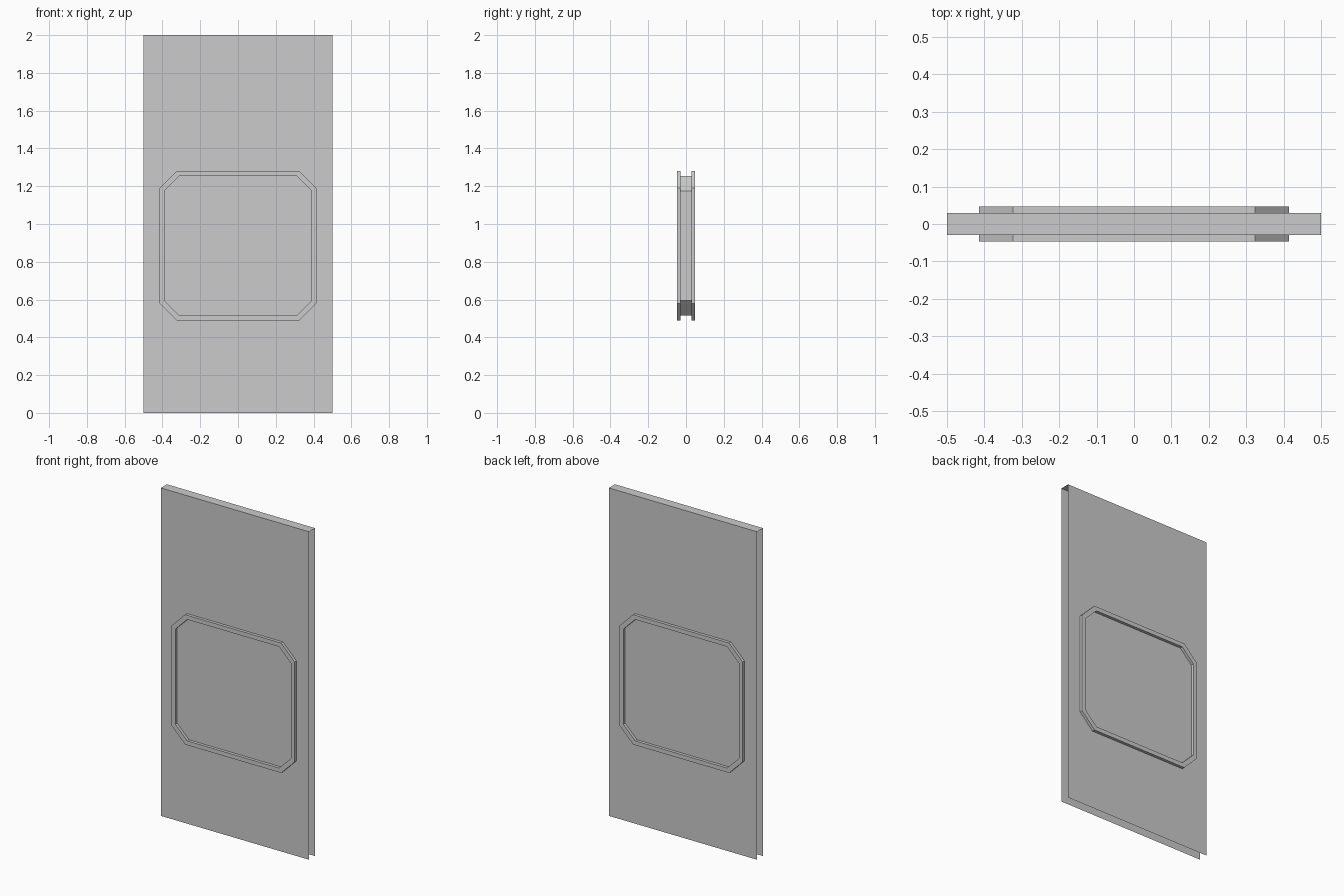
import bpy, bmesh

if "Cube" in bpy.data.objects:
    bpy.data.objects.remove(bpy.data.objects["Cube"])

DOOR_Y, FRAME_Y = 0.029, 0.047
MID_Z = 0.885


def octagon(hx, hz, cx, cz):
    """Chamfered rectangle in x/z, counter-clockwise seen from the front."""
    q = [(hx, -cz), (hx, cz), (cx, hz), (-cx, hz),
         (-hx, cz), (-hx, -cz), (-cx, -hz), (cx, -hz)]
    return [(x, MID_Z + z) for x, z in q]


OUTER = octagon(0.415, 0.396, 0.324, 0.305)
INNER = octagon(0.39, 0.37, 0.31, 0.29)


def ring(bm, pts, y):
    return [bm.verts.new((x, y, z)) for x, z in pts]


def bridge(bm, a, b):
    n = len(a)
    for i in range(n):
        j = (i + 1) % n
        bm.faces.new((a[i], a[j], b[j], b[i]))


def finish(bm, name):
    mesh = bpy.data.meshes.new(name)
    bm.to_mesh(mesh)
    bm.free()
    obj = bpy.data.objects.new(name, mesh)
    bpy.context.collection.objects.link(obj)
    return obj


# Door: front and back skins with window openings, closed only along the top
bm = bmesh.new()
tops = []
for s in (-1, 1):
    rect = ring(bm, [(-0.5, 0), (0.5, 0), (0.5, 2), (-0.5, 2)], s * DOOR_Y)
    hole = ring(bm, INNER, s * DOOR_Y)
    edges = [bm.edges.new((lp[i], lp[(i + 1) % len(lp)]))
             for lp in (rect, hole) for i in range(len(lp))]
    bmesh.ops.triangle_fill(bm, use_beauty=True, use_dissolve=False,
                            edges=edges, normal=(0, s, 0))
    for f in bm.faces:
        f.normal_update()
        if f.calc_center_median().y * s > 0 and f.normal.y * s < 0:
            f.normal_flip()
    tops.append((rect[3], rect[2]))
(fl, fr), (bl, br) = tops
bm.faces.new((fl, fr, br, bl))
finish(bm, "door_panel")

# Window pane: octagonal block running through the door
bm = bmesh.new()
a, b = ring(bm, INNER, -DOOR_Y), ring(bm, INNER, DOOR_Y)
bridge(bm, a, b)
bm.faces.new(a)
bm.faces.new(b[::-1])
bmesh.ops.recalc_face_normals(bm, faces=bm.faces[:])
finish(bm, "window_pane")

# Raised window frames on both sides
for s, name in ((-1, "window_frame_front"), (1, "window_frame_back")):
    bm = bmesh.new()
    loops = [ring(bm, OUTER, s * DOOR_Y), ring(bm, OUTER, s * FRAME_Y),
             ring(bm, INNER, s * FRAME_Y), ring(bm, INNER, s * DOOR_Y)]
    for i in range(4):
        bridge(bm, loops[i], loops[(i + 1) % 4])
    bmesh.ops.recalc_face_normals(bm, faces=bm.faces[:])
    # the side against the door stays open
    hidden = [f for f in bm.faces
              if all(abs(abs(v.co.y) - DOOR_Y) < 1e-5 for v in f.verts)]
    bmesh.ops.delete(bm, geom=hidden, context='FACES_ONLY')
    finish(bm, name)
